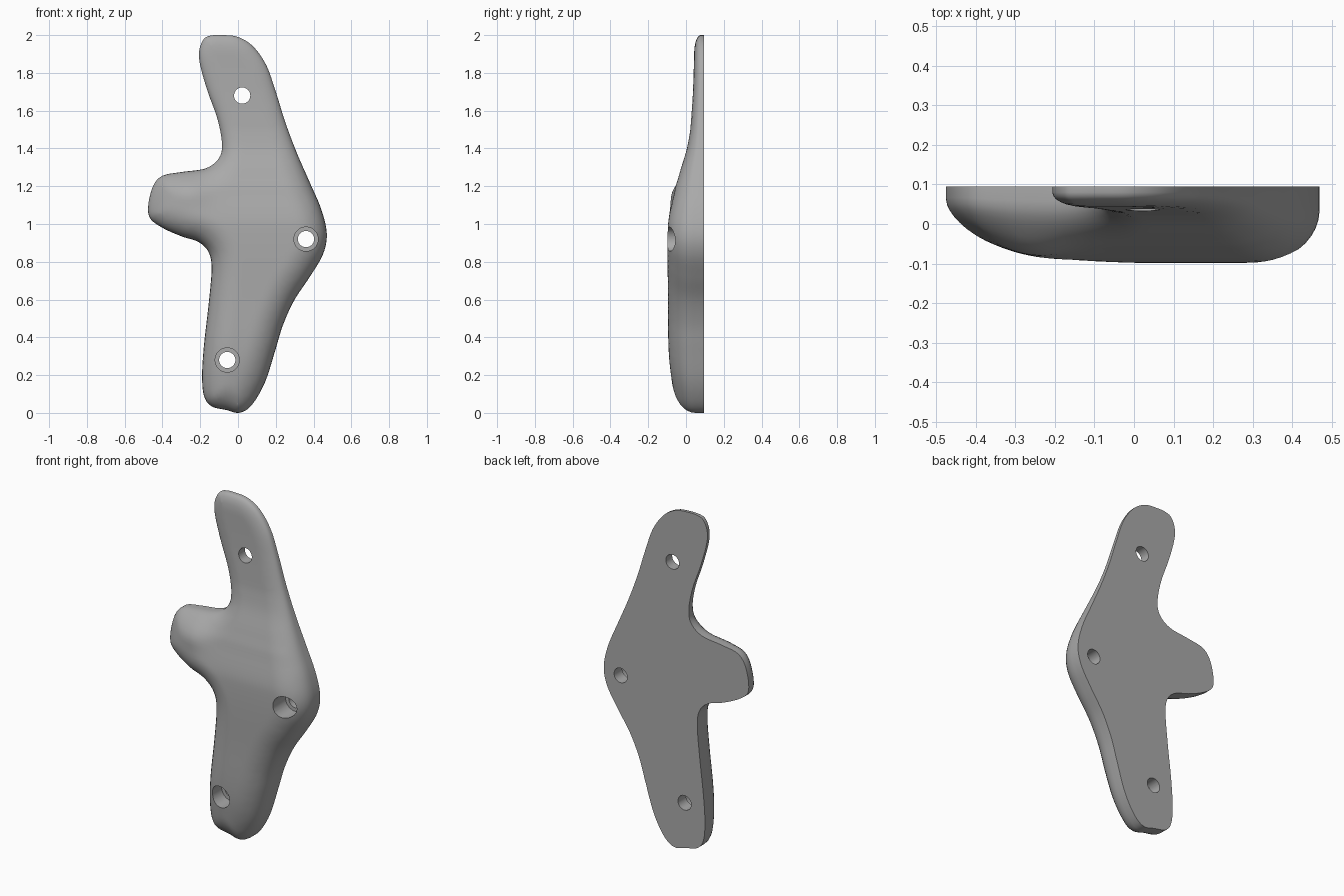
import bpy, bmesh, math
from mathutils import Vector, Matrix, geometry

cube = bpy.data.objects.get("Cube")
if cube:
    bpy.data.objects.remove(cube)

BACK = 0.095      # plane of the flat back
WALL = 0.3        # share of the thickness that is upright wall

# Outline, clockwise from the top, in hundredths (x, z)
OUTLINE = [(-8, 200), (0, 199), (8, 194), (15, 184), (20, 170), (25, 154), (31, 138),
           (38, 122), (44, 108), (47, 95), (45, 84), (38, 72), (30, 60), (24, 47),
           (20, 34), (15, 18), (10, 8), (5, 2), (0, 0), (-6, 1.5), (-14, 3.5), (-18, 9),
           (-19, 20), (-18, 36), (-15.5, 58), (-14, 76), (-15.5, 85), (-21, 90.5),
           (-30, 93.5), (-40, 98), (-46.5, 103), (-47.5, 110), (-45, 120), (-40, 125.5),
           (-30, 127.5), (-17, 129.5), (-10, 135), (-8.5, 143), (-11, 156), (-16, 170),
           (-20, 184), (-20.5, 192), (-18, 198), (-14, 199.8)]

# Thickness along the height, in hundredths (z, thickness)
THICKNESS = [(0, 15), (30, 18.5), (60, 19), (100, 19), (120, 15), (130, 12),
             (140, 9), (150, 7.2), (170, 5.8), (200, 5)]


def catmull(p0, p1, p2, p3, t):
    """Smooth curve between p1 and p2."""
    return 0.5 * (2 * p1 + (p2 - p0) * t + (2 * p0 - 5 * p1 + 4 * p2 - p3) * t * t
                  + (3 * p1 - p0 - 3 * p2 + p3) * t ** 3)


def smooth_loop(points, steps):
    pts = [Vector(p) / 100 for p in points]
    n = len(pts)
    return [catmull(pts[i - 1], pts[i], pts[(i + 1) % n], pts[(i + 2) % n], k / steps)
            for i in range(n) for k in range(steps)]


def lookup(table, value):
    """Smooth reading of a table of (position, value) pairs."""
    value = min(max(value * 100, table[0][0]), table[-1][0])
    last = len(table) - 1
    for i in range(last):
        (a, _), (b, _) = table[i], table[i + 1]
        if value <= b:
            v = [table[min(max(j, 0), last)][1] for j in range(i - 1, i + 3)]
            return catmull(*v, (value - a) / (b - a)) / 100


loop = smooth_loop(OUTLINE, 6)
count = len(loop)


def edge_distance(p):
    best = 9.0
    for i in range(count):
        a, b = loop[i - 1], loop[i]
        ab = b - a
        t = min(max((p - a).dot(ab) / ab.length_squared, 0), 1)
        best = min(best, (p - a - ab * t).length)
    return best


def front_y(p):
    """Front surface: thickness rounded off toward the outline."""
    x, z = p
    thick = lookup(THICKNESS, z)
    taper = min(max((x + 0.5) / 0.32, 0), 1)
    thick *= 0.5 + 0.5 * math.sin(taper * math.pi / 2)
    # soft knuckle on the side arm
    thick += 0.02 * math.exp(-((x + 0.27) / 0.1) ** 2 - ((z - 1.17) / 0.08) ** 2)
    u = min(edge_distance(p) / (0.06 + 0.5 * thick), 1)
    return BACK - thick * (WALL + (1 - WALL) * math.sqrt(1 - (1 - u) ** 2))


# Points: the outline, rings just inside it, and a grid in the middle
points = list(loop)
for d in (0.003, 0.01, 0.02, 0.035, 0.053):
    for i in range(count):
        t = (loop[(i + 1) % count] - loop[i - 1]).normalized()
        p = loop[i] + Vector((t.y, -t.x)) * d
        if edge_distance(p) > d * 0.96:
            points.append(p)
STEP = 0.022
for i in range(-22, 22):
    for j in range(92):
        p = Vector((i * STEP, j * STEP))
        if edge_distance(p) > 0.066:
            points.append(p)

rim = [(i, (i + 1) % count) for i in range(count)]
flat_verts, _, flat_faces, *_ = geometry.delaunay_2d_cdt(points, rim, [], 1, 1e-6)

# Body: front skin, upright wall, flat back
bm = bmesh.new()
used = {i for f in flat_faces for i in f}
verts = {i: bm.verts.new((flat_verts[i].x, front_y(flat_verts[i]), flat_verts[i].y))
         for i in used}
for f in flat_faces:
    bm.faces.new([verts[i] for i in f])
border = [e for e in bm.edges if e.is_boundary]
wall = bmesh.ops.extrude_edge_only(bm, edges=border)["geom"]
for v in wall:
    if isinstance(v, bmesh.types.BMVert):
        v.co.y = BACK
back = [e for e in bm.edges if e.is_boundary]
bmesh.ops.triangle_fill(bm, use_beauty=True, edges=back)
bmesh.ops.recalc_face_normals(bm, faces=bm.faces)
mesh = bpy.data.meshes.new("plate_body")
bm.to_mesh(mesh)
bm.free()
body = bpy.data.objects.new("plate_body", mesh)
bpy.context.collection.objects.link(body)

grey = bpy.data.materials.new("plain_grey")
grey.use_nodes = True
grey.diffuse_color = (0.4, 0.4, 0.4, 1)
grey.node_tree.nodes["Principled BSDF"].inputs["Base Color"].default_value = (0.4, 0.4, 0.4, 1)
mesh.materials.append(grey)

bpy.ops.object.select_all(action="DESELECT")
body.select_set(True)
bpy.context.view_layer.objects.active = body


def drill(x, z, radius, y_end):
    """Cut a round hole from the front down to y_end."""
    cut = bmesh.new()
    y_start = -0.3
    place = Matrix.Translation((x, (y_start + y_end) / 2, z)) @ Matrix.Rotation(math.pi / 2, 4, "X")
    bmesh.ops.create_cone(cut, cap_ends=True, segments=40, radius1=radius, radius2=radius,
                          depth=y_end - y_start, matrix=place)
    cut_mesh = bpy.data.meshes.new("hole_cutter")
    cut.to_mesh(cut_mesh)
    cut.free()
    cutter = bpy.data.objects.new("hole_cutter", cut_mesh)
    cutter.hide_render = True
    bpy.context.collection.objects.link(cutter)
    mod = body.modifiers.new("hole", "BOOLEAN")
    mod.operation, mod.solver, mod.object = "DIFFERENCE", "EXACT", cutter
    bpy.ops.object.modifier_apply(modifier=mod.name)
    bpy.data.objects.remove(cutter)


# Screw holes; the two lower ones have a wide recess for the screw head
for x, z, recessed in ((0.022, 1.68, False), (0.36, 0.92, True), (-0.057, 0.28, True)):
    drill(x, z, 0.043, 0.3)
    if recessed:
        drill(x, z, 0.064, 0.02)

bpy.ops.object.shade_smooth_by_angle(angle=math.radians(40))
